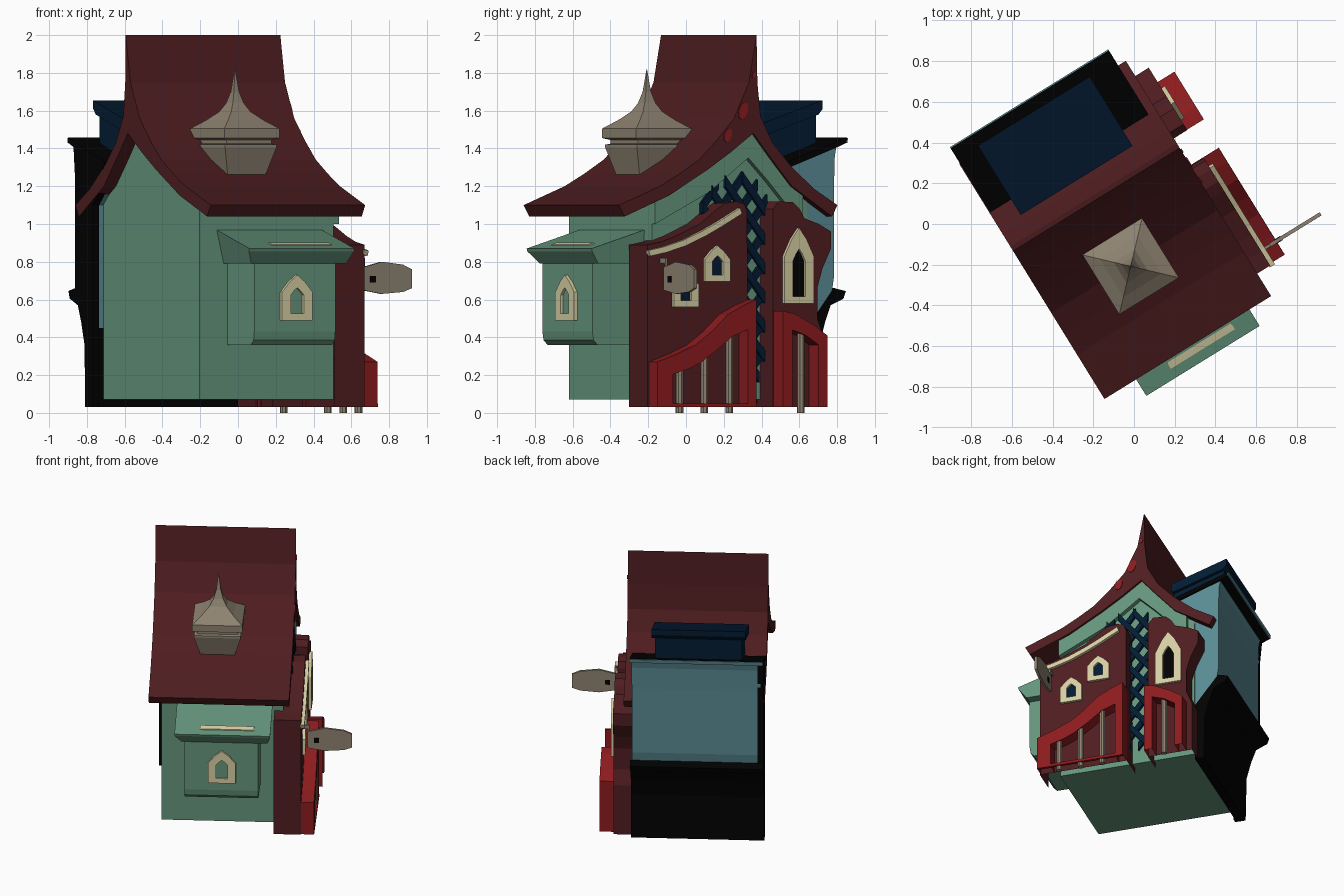
import bpy, bmesh, math
from mathutils import Vector

if "Cube" in bpy.data.objects:
    bpy.data.objects.remove(bpy.data.objects["Cube"])

ROT = math.radians(31.7)   # whole house is turned on its plot


def mat(name, r, g, b):
    m = bpy.data.materials.new(name)
    m.diffuse_color = (r, g, b, 1)
    m.use_nodes = True
    m.node_tree.nodes["Principled BSDF"].inputs["Base Color"].default_value = m.diffuse_color
    return m


MAROON = mat("maroon", .078, .0125, .0145)
RED = mat("bright red", .26, .011, .013)
GREEN = mat("sage green", .13, .30, .20)
CREAM = mat("cream", .68, .62, .37)
TAUPE = mat("taupe", .27, .225, .165)
NAVY = mat("navy", .001, .011, .032)
BLACK = mat("black", .0006, .0006, .0006)
TEAL = mat("teal", .10, .255, .295)


def finish(name, bm, m):
    bmesh.ops.recalc_face_normals(bm, faces=bm.faces)
    me = bpy.data.meshes.new(name)
    bm.to_mesh(me)
    bm.free()
    me.materials.append(m)
    ob = bpy.data.objects.new(name, me)
    ob.rotation_euler.z = ROT
    bpy.context.collection.objects.link(ob)
    return ob


def sheet(name, pts, a, b, m, axis="u"):
    """Extrude a profile: (v,z) along u from a to b, or (u,z) along v."""
    bm = bmesh.new()
    def P(p, d):
        return (d, p[0], p[1]) if axis == "u" else (p[0], d, p[1])
    A = [bm.verts.new(P(p, a)) for p in pts]
    B = [bm.verts.new(P(p, b)) for p in pts]
    n = len(pts)
    bm.faces.new(A)
    bm.faces.new(B[::-1])
    for i in range(n):
        bm.faces.new((A[i], A[(i + 1) % n], B[(i + 1) % n], B[i]))
    return finish(name, bm, m)


def hollow(ob):
    """Remove the underside and back of a shell."""
    bm = bmesh.new()
    bm.from_mesh(ob.data)
    back = min(v.co.x for v in bm.verts)
    gone = [f for f in bm.faces if f.calc_center_median().z < .035 or all(v.co.x < back + .001 for v in f.verts)]
    bmesh.ops.delete(bm, geom=gone, context="FACES")
    bm.to_mesh(ob.data)
    bm.free()


def box(name, u0, u1, v0, v1, z0, z1, m):
    return sheet(name, [(v0, z0), (v1, z0), (v1, z1), (v0, z1)], u0, u1, m)


def ring(name, outer, inner, a, b, m, axis="u"):
    """Flat frame between two loops, extruded from a to b."""
    bm = bmesh.new()
    def loop(pts, d):
        return [bm.verts.new((d, p[0], p[1]) if axis == "u" else (p[0], d, p[1])) for p in pts]
    L = [loop(outer, a), loop(outer, b), loop(inner, b), loop(inner, a)]
    n = len(outer)
    for k in range(4):
        for i in range(n):
            j = (i + 1) % n
            bm.faces.new((L[k][i], L[k][j], L[(k + 1) % 4][j], L[(k + 1) % 4][i]))
    return finish(name, bm, m)


def arch(c, z0, z1, w, s):
    """Pointed window outline: centre, bottom, top, half width, shoulder height."""
    return [(c - w, z0), (c + w, z0), (c + w, s), (c + w * .5, s + (z1 - s) * .6), (c, z1),
            (c - w * .5, s + (z1 - s) * .6), (c - w, s)]


def window(name, c, z0, z1, w, face, out, pane, axis="u"):
    h = z1 - z0
    s = z0 + h * .62
    inner = arch(c, z0 + .035, z1 - h * .28, w * .42, z0 + h * .56)
    ring(name + "_frame", arch(c, z0, z1, w, s), inner, face - out * .01, face + out * .02, CREAM, axis)
    sheet(name + "_pane", inner, face - out * .005, face + out * .004, pane, axis)


def lofted_square(name, cu, cv, prof, m):
    """Stack of squares given as (half size, z)."""
    bm = bmesh.new()
    rows = [[bm.verts.new((cu + sx * r, cv + sy * r, z)) for sx, sy in ((-1, -1), (1, -1), (1, 1), (-1, 1))]
            for r, z in prof]
    for A, B in zip(rows, rows[1:]):
        for i in range(4):
            bm.faces.new((A[i], A[(i + 1) % 4], B[(i + 1) % 4], B[i]))
    bm.faces.new(rows[0])
    bm.faces.new(rows[-1])
    return finish(name, bm, m)


# main house body with gabled top, and raised gable trim
under = [(-.62, 1.04), (-.345, 1.15), (-.1, 1.29), (.04, 1.38), (.18, 1.48), (.28, 1.36), (.42, 1.2), (.67, 1.04)]
sheet("house_body", [(-.42, .07), (-.42, 1.14), (-.1, 1.31), (.18, 1.5), (.28, 1.38), (.42, 1.22), (.545, 1.14), (.545, .07)],
      -.5, .335, GREEN)
sheet("gable_trim", [(-.42, 1.13), (-.1, 1.3), (.04, 1.39), (.18, 1.49), (.28, 1.37), (.42, 1.21), (.5, 1.15),
                     (.5, 1.02), (.4, 1.1), (.28, 1.23), (.16, 1.35), (.04, 1.26), (-.1, 1.16), (-.42, 1.0)],
      .33, .37, GREEN)

# sweeping roof
top = [(.703, 1.1), (.56, 1.185), (.42, 1.3), (.30, 1.43), (.225, 1.57), (.205, 1.75), (.2, 2.0),
       (.153, 1.75), (.06, 1.56), (-.05, 1.44), (-.158, 1.34), (-.28, 1.265), (-.4, 1.2), (-.655, 1.1)]
sheet("roof", under + top, -.575, .387, MAROON)
for i, (v, z, s) in enumerate([(.182, 1.79, .014), (.115, 1.6, .036), (.02, 1.47, .03)]):
    sheet(f"roof_spot_{i}", [(v + s * .8 * math.cos(k * math.pi / 4) + s * .3 * math.sin(k * math.pi / 4),
                              z + s * 1.3 * math.sin(k * math.pi / 4)) for k in range(8)], .38, .393, RED)

# roof turret
lofted_square("turret", -.123, -.168, [(.085, 1.2), (.118, 1.26), (.16, 1.405), (.16, 1.42), (.14, 1.425), (.14, 1.445),
              (.172, 1.455), (.172, 1.505), (.11, 1.55), (.06, 1.595), (.034, 1.64), (.016, 1.7), (.001, 1.82)], TAUPE)

# rear wing: teal walls, flared black base, black end wall, lean-to roof sloping down to the main roof
sheet("rear_wing_walls", [(.55, .4), (.55, 1.1), (.44, 1.2), (.44, 1.32), (.735, 1.425), (.722, 1.36), (.717, 1.2),
                          (.717, .72), (.70, .62), (.6, .5)], -.55, .33, TEAL)
skirt = [(.615, .03), (.622, .36), (.655, .48), (.69, .57), (.77, .605), (.785, .645)]
sheet("rear_wing_base", [(.55, .03)] + skirt + [(.715, .66), (.55, .45)], -.565, .34, BLACK)
sheet("rear_wing_end_wall", [(.54, .03)] + skirt + [(.718, .66), (.718, 1.25), (.735, 1.43), (.44, 1.33), (.44, 1.2),
                             (.54, 1.1)], -.571, -.53, BLACK)
sheet("rear_wing_roof", [(.42, 1.295), (.74, 1.41), (.787, 1.43), (.79, 1.458), (.42, 1.33)], -.571, .343, BLACK)
sheet("rear_wing_roof_trim", [(.786, 1.43), (.793, 1.43), (.796, 1.456), (.789, 1.456)], -.571, .343, TEAL)

# navy chimney block with stepped, sloping cap
sheet("chimney_block", [(.345, 1.3), (.705, 1.38), (.705, 1.61), (.345, 1.49)], -.425, .17, NAVY)
sheet("chimney_cap", [(.345, 1.46), (.705, 1.58), (.73, 1.61), (.73, 1.655), (.33, 1.525), (.33, 1.48)], -.45, .195, NAVY)

# bay window on the side wall
sheet("bay_body", [(-.40, .36), (-.66, .36), (-.685, .385), (-.692, .43), (-.692, .82), (-.40, .82)], -.326, .178, GREEN)
lip = [(-.40, .975), (-.75, .87), (-.745, .855), (-.695, .79), (-.40, .79)]
bay_roof = sheet("bay_roof", lip, -.392, .262, GREEN)
for v in bay_roof.data.vertices:          # pull the soffit in at both ends
    if v.co.z < .8:
        v.co.x += .045 if v.co.x < 0 else -.02
sheet("bay_roof_strip", [(-.70, .882), (-.665, .893), (-.665, .903), (-.70, .892)], -.22, .15, CREAM)
window("bay_window", -.07, .49, .73, .095, -.692, -1, GREEN, "v")

# two hollow facade slabs
hollow(sheet("facade_left", [(-.525, .03), (-.525, .89), (-.44, .905), (-.35, .935), (-.2, 1.0), (-.09, 1.08), (-.04, 1.11),
                             (.03, 1.12), (.08, 1.105), (.095, 1.06), (.1, .03)], .275, .462, MAROON))
hollow(sheet("facade_right", [(.255, .03), (.255, 1.08), (.29, 1.12), (.38, 1.115), (.42, 1.08), (.45, 1.03), (.54, 1.0),
                              (.615, .96), (.615, .87), (.56, .76), (.53, .66), (.53, .5), (.57, .4), (.57, .03)],
             .30, .465, MAROON))
window("low_window", -.295, .56, .75, .078, .462, 1, NAVY)
window("high_window", -.10, .695, .885, .078, .462, 1, NAVY)
window("tall_window", .405, .58, .98, .092, .465, 1, BLACK)

# cream sash following the left slab's top
line = [(-.52, .83), (-.42, .85), (-.3, .885), (-.18, .935), (-.08, .985), (.05, 1.055)]
sheet("facade_sash", line + [(v - .012, z + .03) for v, z in line[::-1]], .455, .485, CREAM)

# lattice in the gap between the slabs
def inside(v, z):
    return -.14 < v < .29 and .18 < z < 1.25 - 2.4 * (v - .1) ** 2

count = 0
for d in (1, -1):
    for k in range(-4, 14):
        pts = [(i * .01, k * .155 + d * i * .0125) for i in range(-30, 40)]
        ok = [p for p in pts if inside(*p)]
        if len(ok) < 4:
            continue
        (v0, z0), (v1, z1) = ok[0], ok[-1]
        u = .345 if d > 0 else .36
        sheet(f"lattice_{count}", [(v0, z0 - .03), (v1, z1 - .03), (v1, z1 + .03), (v0, z0 + .03)], u, u + .022, NAVY)
        count += 1

# red porches: arched frames open at the bottom, with a thin sill and posts
hollow(sheet("porch_left", [(-.517, .03), (-.517, .27), (-.4, .31), (-.28, .36), (-.18, .43), (-.08, .52), (.02, .57),
                            (.1, .6), (.1, .03), (.045, .03), (.045, .44), (-.05, .405), (-.15, .33), (-.25, .265),
                            (-.33, .23), (-.42, .205), (-.42, .03)], .45, .55, RED))
box("porch_left_sill", .53, .551, -.517, .1, .03, .05, RED)
hollow(sheet("porch_right", [(.257, .03), (.257, .54), (.33, .525), (.45, .465), (.532, .41), (.532, .03), (.478, .03),
                             (.478, .36), (.40, .41), (.315, .44), (.315, .03)], .45, .562, RED))
for i, (v, h) in enumerate([(-.365, .24), (-.21, .30), (-.055, .42), (.39, .43)]):
    bm = bmesh.new()
    bmesh.ops.create_cone(bm, cap_ends=True, segments=8, radius1=.021, radius2=.021, depth=h)
    bmesh.ops.translate(bm, verts=bm.verts, vec=Vector((.525, v, h / 2)))
    finish(f"porch_post_{i}", bm, TAUPE)

# hanging sign, end-on to the facade
sheet("sign_board", [(.50, .65), (.62, .63), (.75, .64), (.806, .66), (.806, .76), (.75, .785), (.62, .80), (.50, .77)],
      -.448, -.43, TAUPE, "v")
box("sign_mark", .545, .58, -.451, -.427, .69, .725, BLACK)
box("sign_bracket", .45, .515, -.446, -.432, .79, .82, TAUPE)
box("sign_hanger", .505, .515, -.446, -.432, .74, .82, TAUPE)
